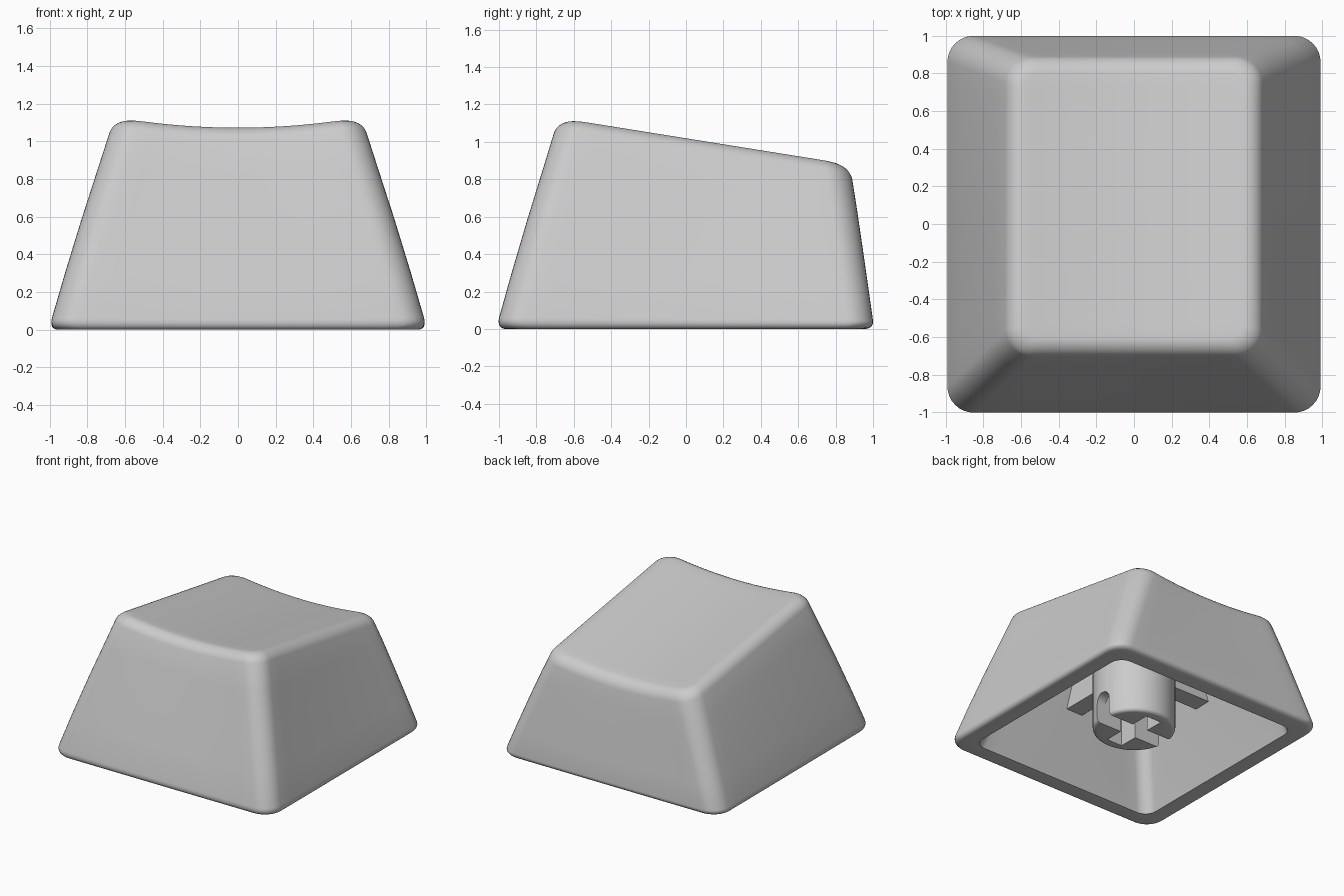
import bpy, bmesh, math
from mathutils import Matrix, Vector

if "Cube" in bpy.data.objects:
    bpy.data.objects.remove(bpy.data.objects["Cube"], do_unlink=True)

grey = bpy.data.materials.new("light grey plastic")
grey.use_nodes = True
COLOUR = (0.6, 0.6, 0.6, 1)
grey.diffuse_color = COLOUR
grey.node_tree.nodes["Principled BSDF"].inputs["Base Color"].default_value = COLOUR


def make_object(name, bm, helper=False):
    bmesh.ops.recalc_face_normals(bm, faces=bm.faces)
    mesh = bpy.data.meshes.new(name)
    bm.to_mesh(mesh)
    bm.free()
    mesh.materials.append(grey)
    obj = bpy.data.objects.new(name, mesh)
    bpy.context.collection.objects.link(obj)
    obj.hide_render = helper
    return obj


def activate(obj):
    bpy.ops.object.select_all(action='DESELECT')
    obj.select_set(True)
    bpy.context.view_layer.objects.active = obj


def smooth(obj):
    activate(obj)
    bpy.ops.object.shade_smooth_by_angle(angle=math.radians(35))


def top_height(x, y):
    """Sloping top scooped by a shallow cylinder."""
    return 1.025 - 0.16 * y + 0.05 * ((x / 0.62) ** 2 - 1)


def rounded_outline(half_x, front, back, radius, corner=8, side=14):
    """Rounded rectangle with subdivided straight sides."""
    centres = [(half_x - radius, back - radius), (radius - half_x, back - radius),
               (radius - half_x, front + radius), (half_x - radius, front + radius)]
    points = []
    for q, (cx, cy) in enumerate(centres):
        for i in range(corner + 1):
            a = math.pi / 2 * (q + i / corner)
            points.append(Vector((cx + radius * math.cos(a), cy + radius * math.sin(a))))
        a = math.pi / 2 * (q + 1)
        nx, ny = centres[(q + 1) % 4]
        end = Vector((nx + radius * math.cos(a), ny + radius * math.sin(a)))
        start = points[-1]
        points += [start.lerp(end, i / side) for i in range(1, side)]
    return points


def wall_outline(t, inset, radius):
    """Outline of the tapering body at height fraction t."""
    mix = lambda a, b: a + (b - a) * t
    return rounded_outline(mix(1.006, 0.655) - inset, mix(-1.016, -0.68) + inset,
                           mix(1.006, 0.88) - inset, radius)


# Shell: one loft from the inner ceiling, over the rim, up to the dished top
WALL, ROOF, FOOT_R, TOP_R = 0.16, 0.2, 0.05, 0.075
STEPS = 6
CENTRE = Vector((0, 0.1))
rows = []


def add_cap(outline, drop, scales):
    for s in scales:
        row = [CENTRE.lerp(p, s) for p in outline]
        rows.append([(p.x, p.y, top_height(p.x, p.y) - drop) for p in row])


def add_wall(outline, t, drop=0):
    rows.append([(p.x, p.y, t * top_height(p.x, p.y) - drop) for p in outline])


add_cap(wall_outline(0.8, WALL, 0.1), ROOF, [0.01, 0.4, 0.75, 1])
add_wall(wall_outline(0.4, WALL, 0.1), 0.4)
add_wall(wall_outline(0, WALL, 0.1), 0)
for i in range(STEPS + 1):
    a = math.pi / 2 * i / STEPS
    z = FOOT_R * (1 - math.cos(a))
    add_wall(wall_outline(z, FOOT_R * (1 - math.sin(a)), 0.14), z)
for t in (0.25, 0.5, 0.75):
    add_wall(wall_outline(t, 0, 0.14), t)
for i in range(STEPS + 1):
    a = math.pi / 2 * i / STEPS
    drop = TOP_R * (1 - math.sin(a))
    edge = wall_outline(1 - drop, TOP_R * (1 - math.cos(a)), 0.14 - 0.06 * (1 - math.cos(a)))
    add_wall(edge, 1, drop)
add_cap(edge, 0, [0.9, 0.75, 0.6, 0.45, 0.3, 0.15, 0.01])

bm = bmesh.new()
loops = [[bm.verts.new(p) for p in row] for row in rows]
count = len(loops[0])
for low, high in zip(loops, loops[1:]):
    for i in range(count):
        j = (i + 1) % count
        bm.faces.new((low[i], low[j], high[j], high[i]))
bm.faces.new(loops[0])
bm.faces.new(loops[-1])
smooth(make_object("keycap_shell", bm))


def box(name, x, y, z, helper=False):
    """Box from (low, high) ranges."""
    bm = bmesh.new()
    bmesh.ops.create_cube(bm, size=1)
    for v in bm.verts:
        v.co = [r[0] if c < 0 else r[1] for c, r in zip(v.co, (x, y, z))]
    return make_object(name, bm, helper)


# Ribs: crossing bars under the ceiling, running into the walls
for name, x, y in (("cross_rib", (-0.78, 0.78), (-0.075, 0.075)),
                   ("long_rib", (-0.075, 0.075), (-0.74, 0.82))):
    rib = box(name, x, y, (0.52, 1))
    for v in rib.data.vertices:
        if v.co.z > 0.9:
            v.co.x *= 0.85
            v.co.y *= 0.85
            v.co.z = top_height(v.co.x, v.co.y) - 0.12

# Stem: hollow-ended post with a rounded lower lip
bm = bmesh.new()
bmesh.ops.create_cone(bm, cap_ends=True, segments=64, radius1=0.31, radius2=0.31, depth=0.8,
                      matrix=Matrix.Translation((0, 0, 0.45)))
lip = [e for e in bm.edges if all(v.co.z < 0.1 for v in e.verts)]
bmesh.ops.bevel(bm, geom=lip, offset=0.03, segments=4, profile=0.5, affect='EDGES')
stem = make_object("stem", bm)

# Cutters: cross socket, plus a side slot with an arched top
HALF = 0.07
bm = bmesh.new()
bmesh.ops.create_cone(bm, cap_ends=True, segments=32, radius1=HALF, radius2=HALF, depth=1,
                      matrix=Matrix.Translation((0, 0, 0.2)) @ Matrix.Rotation(math.pi / 2, 4, 'Y'))
cutters = [box("slot_cutter", (-0.5, 0.5), (-HALF, HALF), (-0.1, 0.2), True),
           make_object("arch_cutter", bm, True),
           box("socket_cutter_x", (-0.228, 0.228), (-HALF, HALF), (-0.1, 0.46), True),
           box("socket_cutter_y", (-HALF, HALF), (-0.228, 0.228), (-0.1, 0.46), True)]
activate(stem)
for cutter in cutters:
    mod = stem.modifiers.new("cut", 'BOOLEAN')
    mod.operation = 'DIFFERENCE'
    mod.solver = 'EXACT'
    mod.object = cutter
    bpy.ops.object.modifier_apply(modifier=mod.name)
    bpy.data.objects.remove(cutter, do_unlink=True)
smooth(stem)
